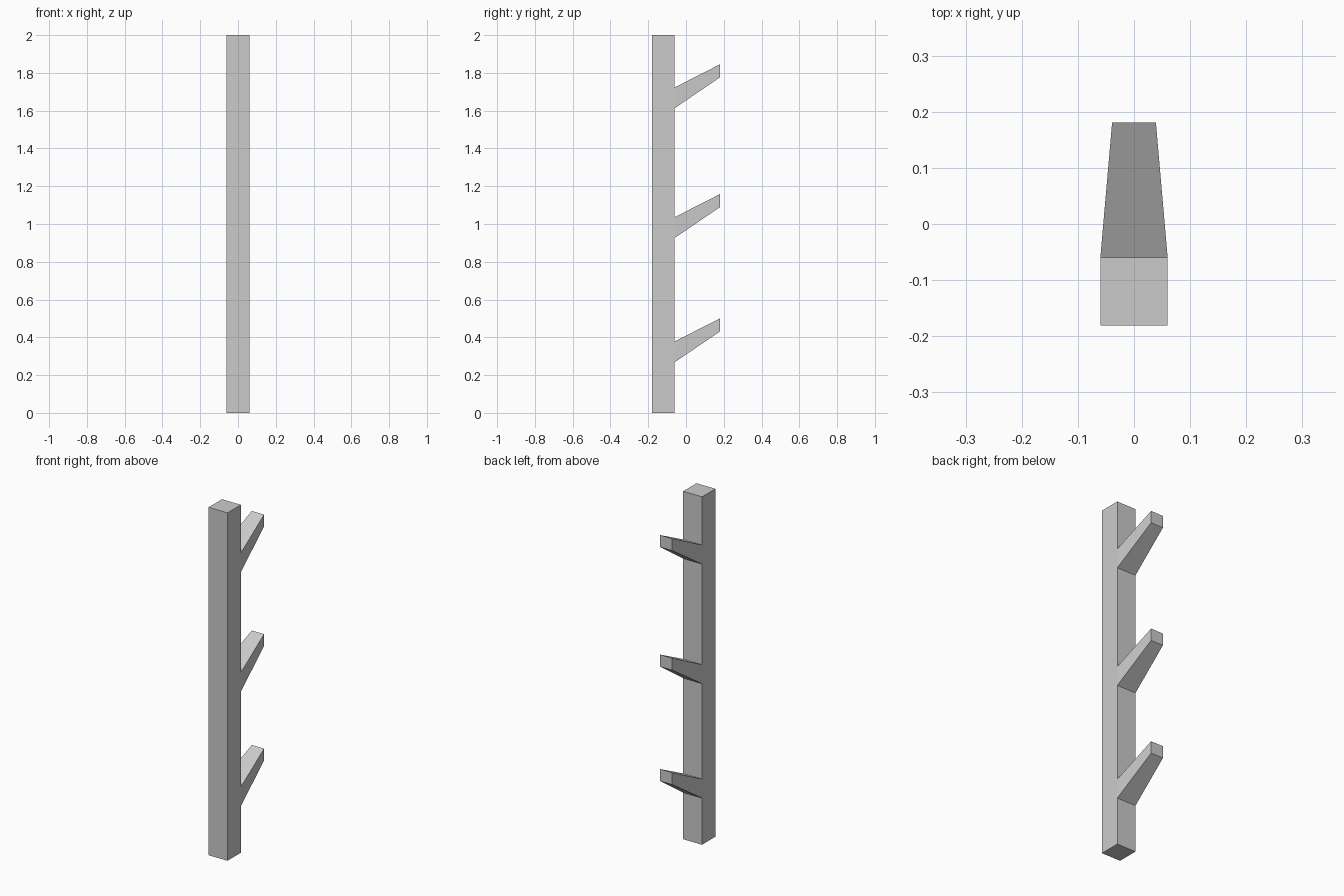
import bpy, bmesh

if "Cube" in bpy.data.objects:
    bpy.data.objects.remove(bpy.data.objects["Cube"])


def tapered_bar(name, sections):
    """Loft between two rectangles: (y, half_width, z_low, z_high)."""
    bm = bmesh.new()
    rings = [[bm.verts.new(p) for p in
              ((-w, y, lo), (w, y, lo), (w, y, hi), (-w, y, hi))]
             for y, w, lo, hi in sections]
    a, b = rings
    bm.faces.new(a)
    bm.faces.new(b[::-1])
    for i in range(4):
        j = (i + 1) % 4
        bm.faces.new((a[j], a[i], b[i], b[j]))
    bmesh.ops.recalc_face_normals(bm, faces=bm.faces)
    mesh = bpy.data.meshes.new(name)
    bm.to_mesh(mesh)
    bm.free()
    obj = bpy.data.objects.new(name, mesh)
    bpy.context.collection.objects.link(obj)
    return obj


FRONT, FACE, TIP = -0.181, -0.06, 0.181

# Upright square post
tapered_bar("post", [(FRONT, 0.06, 0, 2), (FACE, 0.06, 0, 2)])

# Three pegs, rising and tapering away from the post
for level, z in (("lower", 0.268), ("middle", 0.926), ("upper", 1.613)):
    tapered_bar(level + "_peg", [(FACE, 0.06, z, z + 0.11),
                                 (TIP, 0.039, z + 0.164, z + 0.233)])
